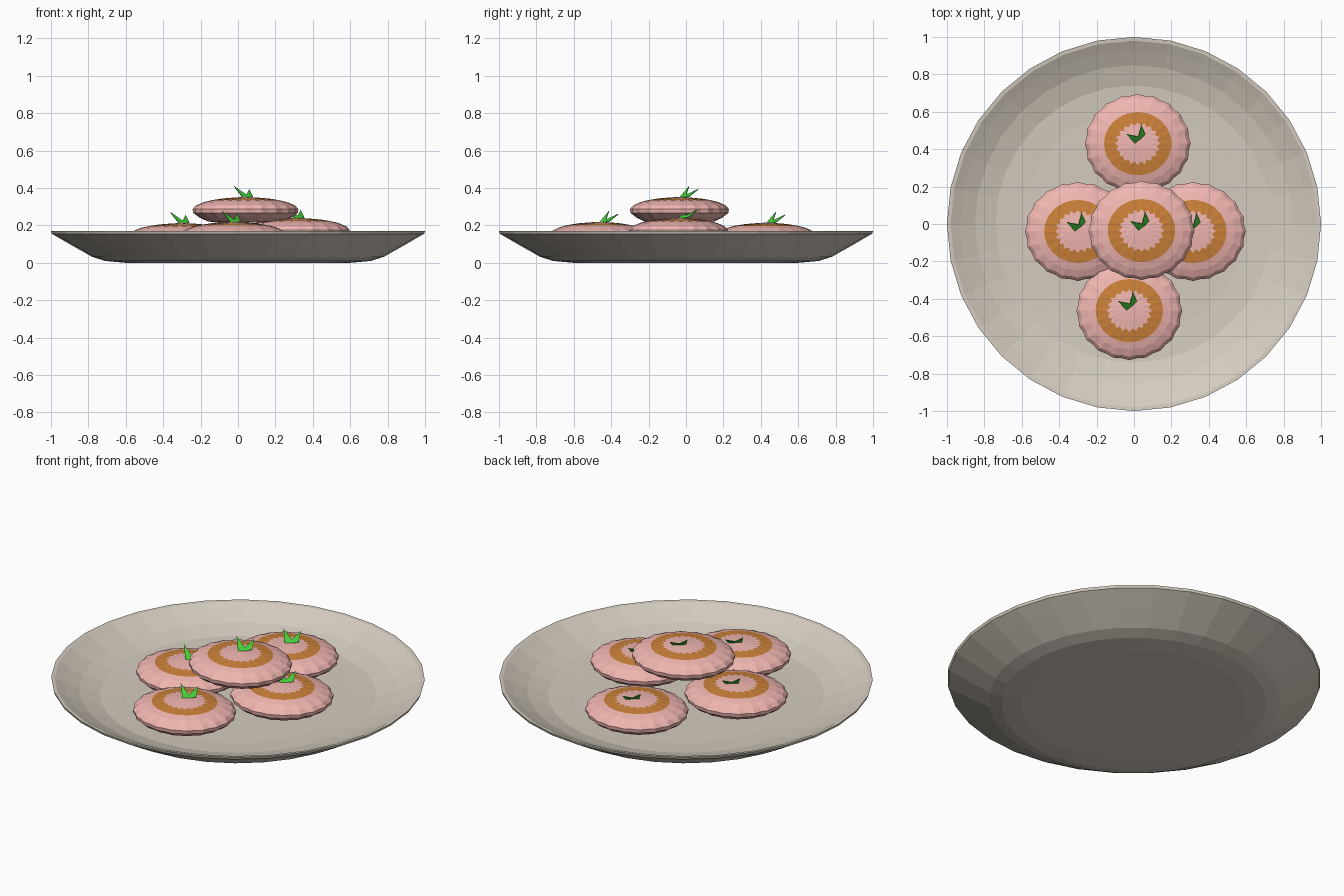
import bpy, bmesh
from math import cos, sin, pi

if "Cube" in bpy.data.objects:
    bpy.data.objects.remove(bpy.data.objects["Cube"])


def material(name, rgb):
    m = bpy.data.materials.new(name)
    m.diffuse_color = (*rgb, 1)
    m.use_nodes = True
    m.node_tree.nodes["Principled BSDF"].inputs["Base Color"].default_value = m.diffuse_color
    return m


PLATE = material("stoneware", (0.66, 0.60, 0.52))
PINK = material("pink_dough", (0.88, 0.47, 0.44))
ORANGE = material("orange_icing", (0.60, 0.22, 0.04))
GREEN = material("leaf_green", (0.06, 0.60, 0.04))


def finish(bm, name, mats, loc=(0, 0, 0)):
    mesh = bpy.data.meshes.new(name)
    bm.to_mesh(mesh)
    bm.free()
    for m in mats:
        mesh.materials.append(m)
    ob = bpy.data.objects.new(name, mesh)
    ob.location = loc
    bpy.context.collection.objects.link(ob)
    return ob


def lathe(profile, n, sy=1.0, orange_band=None):
    """Profile rows: radius, height, flute depth (applied to every other vertex)."""
    bm = bmesh.new()
    rings = []
    for r, z, flute in profile:
        ring = []
        for i in range(n):
            a = 2 * pi * i / n
            q = r - (flute if i % 2 else 0)
            ring.append(bm.verts.new((q * cos(a), q * sin(a) * sy, z)))
        rings.append(ring)
    bm.faces.new(rings[0][::-1])
    bm.faces.new(rings[-1])
    for k, (lo, hi) in enumerate(zip(rings, rings[1:])):
        for i in range(n):
            j = (i + 1) % n
            f = bm.faces.new((lo[i], lo[j], hi[j], hi[i]))
            if k == orange_band:
                f.material_index = 1
    return bm


# Shallow plate with a rounded foot and a thin rim
plate_profile = [
    (0.60, 0.0, 0), (0.71, 0.010, 0), (0.78, 0.032, 0), (0.90, 0.10, 0),
    (0.995, 0.155, 0), (1.0, 0.17, 0), (0.98, 0.168, 0), (0.93, 0.142, 0),
    (0.85, 0.105, 0), (0.74, 0.075, 0), (0.60, 0.068, 0)]
finish(lathe(plate_profile, 32), "plate", [PLATE])

# Fluted bun with a zigzag-edged icing band on its top
bun_profile = [
    (0.15, 0.0, 0), (0.20, 0.006, 0.004), (0.245, 0.026, 0.008),
    (0.28, 0.052, 0.008), (0.283, 0.072, 0.008), (0.265, 0.092, 0.008),
    (0.225, 0.109, 0.006), (0.18, 0.120, 0), (0.122, 0.129, 0.018),
    (0.06, 0.134, 0), (0.01, 0.137, 0)]


def leaf_sprig(name, loc):
    bm = bmesh.new()
    base, valley = (-0.01, -0.005, 0.130), (0.005, 0.035, 0.150)
    left, right, outer = (-0.06, 0.05, 0.195), (0.02, 0.10, 0.180), (0.04, 0.05, 0.140)
    b, v, l, r, o = [bm.verts.new(p) for p in (base, valley, left, right, outer)]
    bm.faces.new((b, v, l))
    bm.faces.new((b, o, v))
    bm.faces.new((o, r, v))
    ob = finish(bm, name, [GREEN], loc)
    mod = ob.modifiers.new("thickness", "SOLIDIFY")
    mod.thickness = 0.004


# Four buns on the plate and one stacked on top
places = {
    "back": (0.02, 0.43, 0.078), "front": (-0.025, -0.463, 0.082),
    "left": (-0.30, -0.04, 0.076), "right": (0.315, -0.04, 0.103),
    "top": (0.04, -0.035, 0.215)}
for label, loc in places.items():
    finish(lathe(bun_profile, 40, 0.935, 7), label + "_bun", [PINK, ORANGE], loc)
    leaf_sprig(label + "_leaf", loc)
